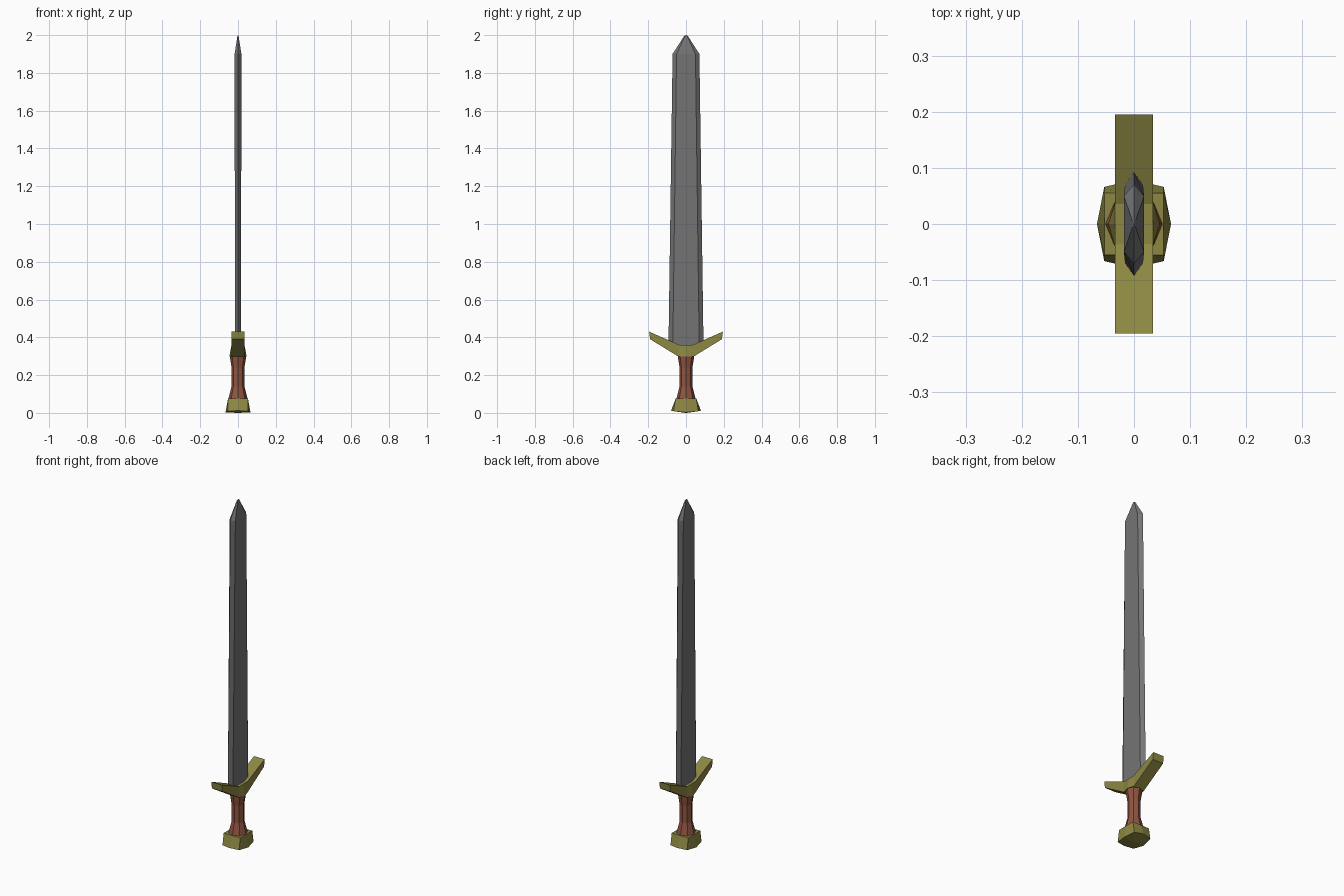
import bpy, bmesh, math

if "Cube" in bpy.data.objects:
    bpy.data.objects.remove(bpy.data.objects["Cube"])


def paint(name, rgb):
    m = bpy.data.materials.new(name)
    m.diffuse_color = (*rgb, 1)
    m.use_nodes = True
    m.node_tree.nodes["Principled BSDF"].inputs["Base Color"].default_value = m.diffuse_color
    return m


def loft(name, rings, mat):
    """Skin equal-length rings of points and cap both ends."""
    bm = bmesh.new()
    loops = [[bm.verts.new(p) for p in ring] for ring in rings]
    n = len(rings[0])
    for a, b in zip(loops, loops[1:]):
        for i in range(n):
            j = (i + 1) % n
            bm.faces.new((a[i], a[j], b[j], b[i]))
    for cap in (loops[0], loops[-1]):
        bm.faces.new(cap)
    bmesh.ops.recalc_face_normals(bm, faces=bm.faces)
    me = bpy.data.meshes.new(name)
    bm.to_mesh(me)
    bm.free()
    me.materials.append(mat)
    ob = bpy.data.objects.new(name, me)
    bpy.context.collection.objects.link(ob)
    return ob


steel = paint("steel", (0.175, 0.175, 0.175))
brass = paint("brass", (0.265, 0.245, 0.055))
leather = paint("leather", (0.28, 0.09, 0.052))

# Blade: six-sided sections (edge half width, bevel line, half thickness, z)
blade = []
for edge, flat, t, z in [(0.093, 0.07, 0.016, 0.34), (0.071, 0.05, 0.018, 1.90),
                         (0.010, 0.006, 0.003, 1.995), (0.002, 0.001, 0.0005, 2.0)]:
    blade.append([(0, edge, z), (t, flat, z), (t, -flat, z),
                  (0, -edge, z), (-t, -flat, z), (-t, flat, z)])
loft("blade", blade, steel)

# Crossguard: sections along y (y top, z top, y bottom, z bottom, bottom half width)
half = [(0.195, 0.43, 0.19, 0.39, 0.034), (0.036, 0.36, 0.04, 0.298, 0.034)]
sections = ([(-yt, zt, -yb, zb, w) for yt, zt, yb, zb, w in half]
            + [(0, 0.36, 0, 0.298, 0.046)] + half[::-1])
loft("crossguard", [[(-0.034, yt, zt), (0.034, yt, zt), (w, yb, zb), (-w, yb, zb)]
                    for yt, zt, yb, zb, w in sections], brass)

# Grip: waisted octagon
loft("grip", [[(r * math.cos(i * math.pi / 4), r * math.sin(i * math.pi / 4), z) for i in range(8)]
              for r, z in [(0.052, 0.07), (0.034, 0.14), (0.034, 0.24), (0.044, 0.302)]], leather)


# Pommel: rectangular top flaring to an eight-sided base, slightly domed below
def octa(xv, xc, yc, yv, zx, zc, zy):
    return [(xv, 0, zx), (xc, yc, zc), (0, yv, zy), (-xc, yc, zc),
            (-xv, 0, zx), (-xc, -yc, zc), (0, -yv, zy), (xc, -yc, zc)]


loft("pommel", [octa(0.004, 0.003, 0.003, 0.004, 0, 0, 0),
                octa(0.066, 0.053, 0.066, 0.079, 0.003, 0.009, 0.012),
                octa(0.053, 0.053, 0.055, 0.055, 0.075, 0.075, 0.075)], brass)
